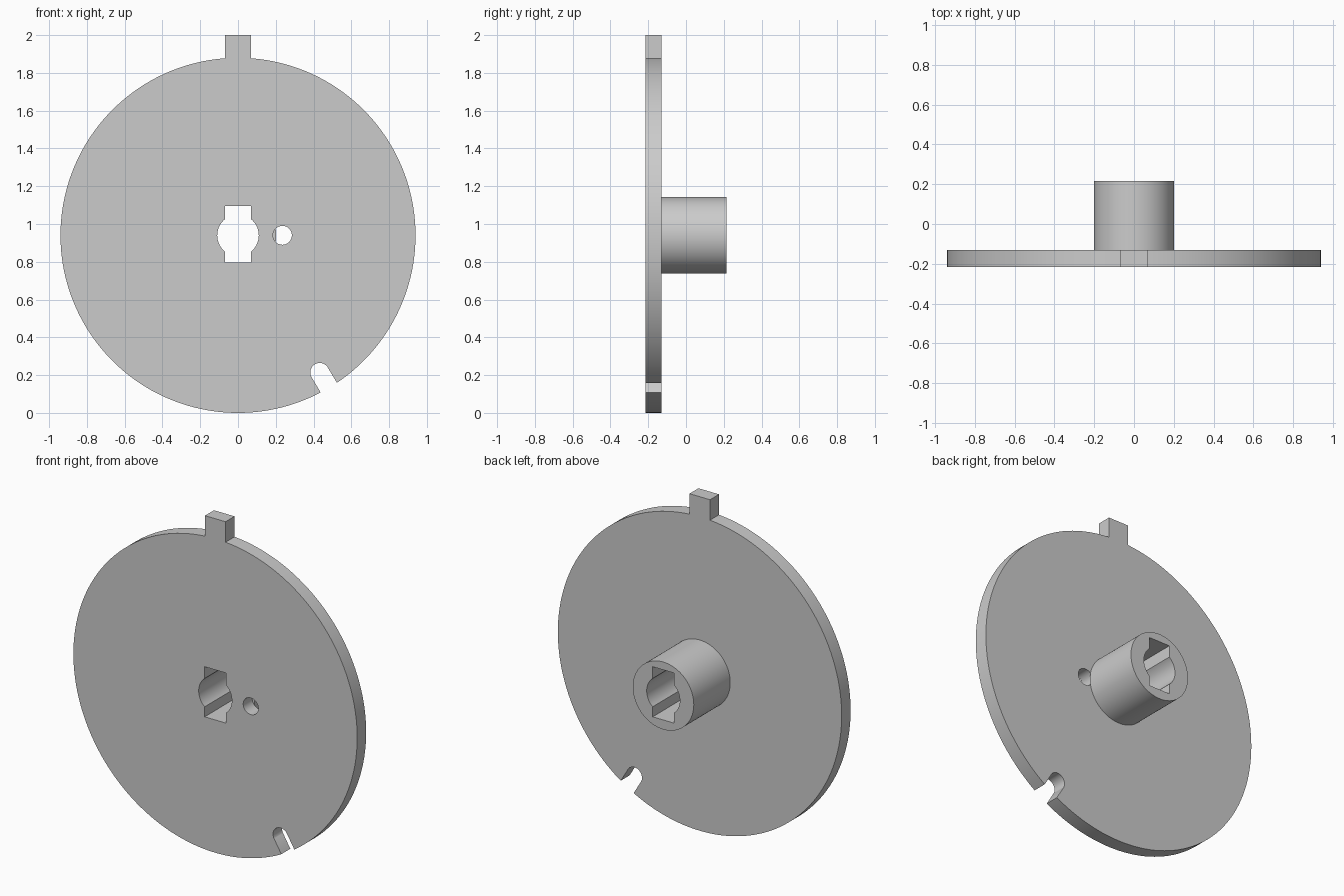
import bpy
from math import radians, cos, sin

if "Cube" in bpy.data.objects:
    bpy.data.objects.remove(bpy.data.objects["Cube"], do_unlink=True)

CENTRE_Z = 0.94
FRONT, PLATE_BACK, HUB_BACK = -0.215, -0.13, 0.215

grey = bpy.data.materials.new("plain grey")
grey.use_nodes = True
grey.diffuse_color = (0.6, 0.6, 0.6, 1)
grey.node_tree.nodes["Principled BSDF"].inputs["Base Color"].default_value = (0.6, 0.6, 0.6, 1)


def finish(name):
    obj = bpy.context.object
    obj.name = obj.data.name = name
    obj.data.materials.append(grey)
    return obj


def cylinder(name, x, z, radius, y0, y1, sides=64, turn=0):
    """Cylinder running along y from y0 to y1."""
    bpy.ops.mesh.primitive_cylinder_add(
        vertices=sides, radius=radius, depth=y1 - y0,
        location=(x, (y0 + y1) / 2, z), rotation=(radians(90), turn, 0))
    return finish(name)


def box(name, x, z, width, height, y0, y1, turn=0):
    bpy.ops.mesh.primitive_cube_add(
        size=1, location=(x, (y0 + y1) / 2, z), rotation=(0, turn, 0))
    bpy.context.object.scale = (width, y1 - y0, height)
    return finish(name)


def combine(target, tool, operation):
    """Apply a boolean to the target and discard the tool."""
    bpy.context.view_layer.objects.active = target
    mod = target.modifiers.new(operation.lower(), "BOOLEAN")
    mod.operation, mod.object, mod.solver = operation, tool, "EXACT"
    bpy.ops.object.modifier_apply(modifier=mod.name)
    bpy.data.objects.remove(tool, do_unlink=True)


# Round plate with the tab on top, and the hub behind it
plate = cylinder("plate", 0, CENTRE_Z, 0.94, FRONT, PLATE_BACK, sides=160)
combine(plate, box("tab", 0, 1.9, 0.136, 0.2, FRONT, PLATE_BACK), "UNION")
hub = cylinder("hub", 0, CENTRE_Z, 0.202, PLATE_BACK, HUB_BACK, sides=96)

# Keyed bore through both parts
for part in (plate, hub):
    combine(part, cylinder("bore_cutter", 0, CENTRE_Z, 0.11, -0.5, 0.5), "DIFFERENCE")
    combine(part, box("keyway_cutter", 0, CENTRE_Z + 0.005, 0.14, 0.3, -0.5, 0.5), "DIFFERENCE")

# Small pin hole, in the plate only
combine(plate, cylinder("pin_cutter", 0.235, CENTRE_Z, 0.05, -0.5, 0.5), "DIFFERENCE")

# Round-ended notch running radially in from the rim
angle = radians(59.2)
for kind, reach in (("round", 0.845), ("straight", 0.995)):
    x, z = reach * cos(angle), CENTRE_Z - reach * sin(angle)
    if kind == "round":
        cutter = cylinder("notch_cutter", x, z, 0.05, -0.5, 0.5, turn=angle)
    else:
        cutter = box("notch_cutter", x, z, 0.3, 0.1, -0.5, 0.5, turn=angle)
    combine(plate, cutter, "DIFFERENCE")

# Smooth curved walls, sharp rims
for part in (plate, hub):
    bpy.ops.object.select_all(action="DESELECT")
    part.select_set(True)
    bpy.context.view_layer.objects.active = part
    bpy.ops.object.shade_smooth_by_angle(angle=radians(30))
